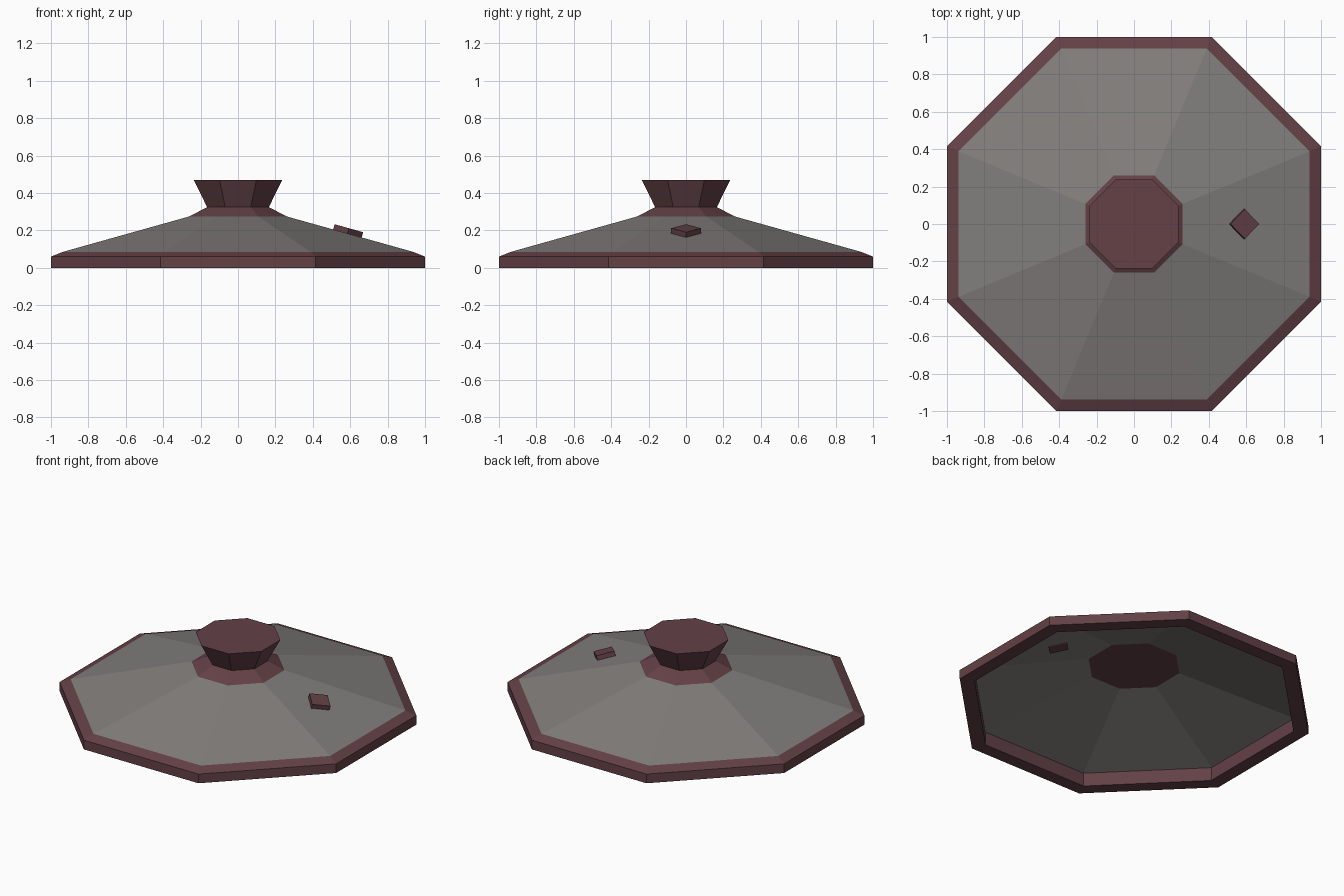
import bpy, bmesh, math
from mathutils import Matrix

SIDES = 8
old = bpy.data.objects.get("Cube")
if old:
    bpy.data.objects.remove(old, do_unlink=True)


def material(name, color):
    mat = bpy.data.materials.new(name)
    mat.use_nodes = True
    mat.diffuse_color = color
    mat.node_tree.nodes["Principled BSDF"].inputs["Base Color"].default_value = color
    return mat


def finish(name, bm, mat):
    mesh = bpy.data.meshes.new(name)
    bm.to_mesh(mesh)
    bm.free()
    mesh.materials.append(mat)
    obj = bpy.data.objects.new(name, mesh)
    bpy.context.collection.objects.link(obj)
    return obj


def lathe(name, profile, mat, closed=False, caps=False):
    """Octagonal sweep of (apothem, height) points, flat sides on the axes."""
    bm = bmesh.new()
    rings = []
    for apothem, z in profile:
        r = apothem / math.cos(math.pi / SIDES)
        angles = [(i + 0.5) * math.tau / SIDES for i in range(SIDES)]
        rings.append([bm.verts.new((r * math.cos(a), r * math.sin(a), z)) for a in angles])
    pairs = list(zip(rings, rings[1:]))
    if closed:
        pairs.append((rings[-1], rings[0]))
    for low, high in pairs:
        for i in range(SIDES):
            j = (i + 1) % SIDES
            bm.faces.new((low[i], low[j], high[j], high[i]))
    if caps:
        bm.faces.new(rings[0][::-1])
        bm.faces.new(rings[-1])
    return finish(name, bm, mat)


wine = material("wine red", (0.125, 0.052, 0.061, 1))
grey = material("warm grey", (0.220, 0.208, 0.200, 1))

# Rim band, sloped panel, and the collar with its flared handle
lathe("rim", [(0.915, 0), (1, 0), (1, 0.06), (0.938, 0.085), (0.918, 0.089)], wine, closed=True)
lathe("lid_panel", [(0.938, 0.085), (0.26, 0.275)], grey)
lathe("collar", [(0.26, 0.275), (0.165, 0.325)], wine, caps=True)
lathe("handle", [(0.165, 0.325), (0.237, 0.47)], wine, caps=True)

# Diamond vent set through the panel, tilted to its slope
slope = math.atan2(0.19, 0.678)
bm = bmesh.new()
bmesh.ops.create_cube(bm, size=1, matrix=(
    Matrix.Translation((0.588, 0, 0.195))
    @ Matrix.Rotation(slope, 4, 'Y')
    @ Matrix.Rotation(math.pi / 4, 4, 'Z')
    @ Matrix.Diagonal((0.112, 0.112, 0.035, 1))))
finish("vent", bm, wine)
